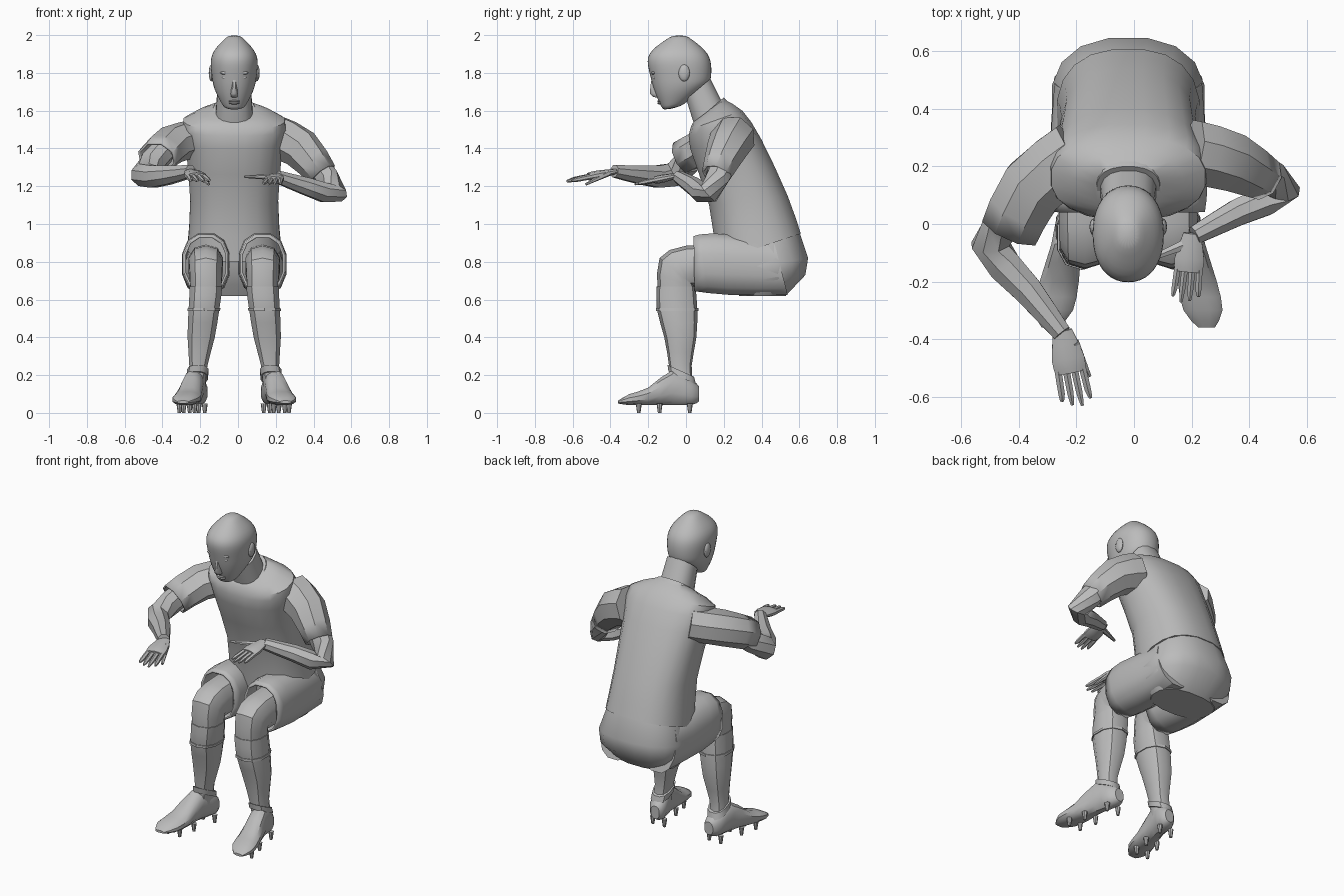
import bpy
import bmesh
from math import cos, sin, pi, radians, copysign
from mathutils import Vector, Matrix

cube = bpy.data.objects.get("Cube")
if cube:
    bpy.data.objects.remove(cube, do_unlink=True)

grey = bpy.data.materials.new("plain grey")
grey.use_nodes = True
grey.diffuse_color = (0.5, 0.5, 0.5, 1)
for node in grey.node_tree.nodes:
    if node.type == 'BSDF_PRINCIPLED':
        node.inputs["Base Color"].default_value = grey.diffuse_color

UP = Vector((0, 0, 1))
MIDDLE = -0.02  # centre line of the figure
SIDES = {"right": -1, "left": 1}


def finish(name, bm, crease=35):
    """Turn a bmesh into a smooth shaded object that keeps its creases."""
    bmesh.ops.recalc_face_normals(bm, faces=bm.faces)
    for face in bm.faces:
        face.smooth = True
    for edge in bm.edges:
        edge.smooth = edge.calc_face_angle(0) < radians(crease)
    mesh = bpy.data.meshes.new(name)
    bm.to_mesh(mesh)
    bm.free()
    mesh.materials.append(grey)
    obj = bpy.data.objects.new(name, mesh)
    bpy.context.collection.objects.link(obj)
    return obj


def blended(keys, steps):
    """Pass a smooth curve through the keys, adding points in between."""
    keys = [Vector(key) for key in keys]
    result = []
    for i in range(len(keys) - 1):
        start, end = keys[i], keys[i + 1]
        leave = (end - keys[max(i - 1, 0)]) / 2
        arrive = (keys[min(i + 2, len(keys) - 1)] - start) / 2
        for step in range(steps):
            t = step / steps
            ease = t * t * (3 - 2 * t)
            result.append(start + (end - start) * ease
                          + leave * t * (1 - t) ** 2 - arrive * t * t * (1 - t))
    return result + [keys[-1]]


def oval(centre, across, up, sides, power):
    """Rounded cross-section spanned by two half axes."""
    def bend(value):
        return copysign(abs(value) ** (2 / power), value)
    turns = [2 * pi * (i + 0.5) / sides for i in range(sides)]
    return [centre + across * bend(cos(t)) + up * bend(sin(t)) for t in turns]


def skin(name, loops, open_end, crease):
    """Bridge point loops into a surface; an open end gets cloth thickness."""
    bm = bmesh.new()
    rows = [[bm.verts.new(point) for point in loop] for loop in loops]
    for low, high in zip(rows, rows[1:]):
        for i in range(len(low)):
            bm.faces.new((low[i - 1], low[i], high[i], high[i - 1]))
    bm.faces.new(rows[0])
    if not open_end:
        bm.faces.new(rows[-1])
    obj = finish(name, bm, crease)
    if open_end:
        cloth = obj.modifiers.new("cloth", 'SOLIDIFY')
        cloth.thickness = 0.012
        cloth.offset = -1
    return obj


def ring(front, back, half):
    """Section given by its front and back points (y, z) and half width."""
    return (*front, *back, half)


def loft(name, rings, sides=12, power=2.4, steps=2, centre=lambda y, z: MIDDLE,
         open_end=False, crease=35):
    loops = []
    for front_y, front_z, back_y, back_z, half in blended(rings, steps):
        x = centre((front_y + back_y) / 2, (front_z + back_z) / 2)
        front, back = Vector((x, front_y, front_z)), Vector((x, back_y, back_z))
        loops.append(oval((front + back) / 2, Vector((half, 0, 0)),
                          (back - front) / 2, sides, power))
    return skin(name, loops, open_end, crease)


def tube(name, path, flat=1.0, sides=8, steps=2, open_end=False):
    """Sweep along points (x, y, z, radius); flat scales the height."""
    keys = blended(path, steps)
    points = [key.xyz for key in keys]
    loops = []
    for i, key in enumerate(keys):
        ahead = points[min(i + 1, len(keys) - 1)] - points[max(i - 1, 0)]
        across = ahead.cross(UP).normalized()
        up = across.cross(ahead).normalized()
        loops.append(oval(points[i], across * key.w, up * key.w * flat, sides, 2))
    return skin(name, loops, open_end, 35)


def ball(name, centre, size):
    bm = bmesh.new()
    bmesh.ops.create_uvsphere(
        bm, u_segments=12, v_segments=8, radius=1,
        matrix=Matrix.Translation(centre) @ Matrix.Diagonal((*size, 1)))
    finish(name, bm)


# Shirt, collar and neck
loft("shirt", [
    ring(front=(.16, .8), back=(.61, .95), half=.25),
    ring(front=(.12, 1.1), back=(.54, 1.15), half=.235),
    ring(front=(.02, 1.4), back=(.4, 1.45), half=.26),
    ring(front=(.02, 1.5), back=(.3, 1.6), half=.27),
    ring(front=(.04, 1.54), back=(.2, 1.66), half=.12)], sides=20)
loft("collar", [
    ring(front=(.03, 1.51), back=(.22, 1.65), half=.13),
    ring(front=(.05, 1.54), back=(.2, 1.67), half=.11)], sides=20)
loft("neck", [
    ring(front=(.05, 1.5), back=(.2, 1.63), half=.1),
    ring(front=(0, 1.66), back=(.13, 1.77), half=.09)], sides=16)

# Head with a simple face
head = loft("head", [
    ring(front=(-.07, 2), back=(0, 2), half=.03),
    ring(front=(-.2, 1.9), back=(.12, 1.9), half=.12),
    ring(front=(-.19, 1.78), back=(.135, 1.78), half=.12),
    ring(front=(-.16, 1.68), back=(.1, 1.72), half=.1),
    ring(front=(-.12, 1.6), back=(-.03, 1.62), half=.05)],
    sides=20, power=2.2, steps=3, crease=60)
head.modifiers.new("rounding", 'SUBSURF').levels = 1
loft("nose", [
    ring(front=(-.18, 1.79), back=(-.1, 1.79), half=.01),
    ring(front=(-.195, 1.69), back=(-.1, 1.69), half=.02),
    ring(front=(-.16, 1.67), back=(-.1, 1.67), half=.015)], sides=8, crease=60)
for lip, height in (("upper_lip", 1.65), ("lower_lip", 1.64)):
    ball(lip, (MIDDLE, -.14, height), (.03, .012, .007))
for side, sign in SIDES.items():
    ball(side + "_eyelid", (MIDDLE + sign * .045, -.165, 1.775), (.02, .01, .01))
    ball(side + "_brow", (MIDDLE + sign * .045, -.17, 1.8), (.03, .014, .01))
    ball(side + "_ear", (MIDDLE + sign * .12, -.01, 1.8), (.015, .03, .045))

# Sleeves and bare arms, posed differently on each side
tube("right_sleeve", [(-.2, .25, 1.46, .12), (-.35, .13, 1.42, .12),
                      (-.43, -.02, 1.35, .11)], flat=.85, open_end=True)
tube("left_sleeve", [(.2, .25, 1.46, .12), (.33, .22, 1.4, .11),
                     (.45, .16, 1.26, .08)], open_end=True)
tube("right_arm", [(-.4, .05, 1.38, .07), (-.5, -.07, 1.26, .07),
                   (-.37, -.23, 1.26, .055), (-.25, -.38, 1.28, .035)])
tube("left_arm", [(.4, .2, 1.33, .07), (.52, .12, 1.16, .06),
                  (.36, .04, 1.2, .05), (.21, -.04, 1.25, .035)])


def hand(side, wrist, ahead, thumb_tip, size):
    """Flat palm with four fingers and a thumb."""
    wrist, ahead = Vector(wrist), Vector(ahead).normalized()
    inward = ahead.cross(UP).normalized() * SIDES[side]

    def at(along, sideways, radius):
        return (*(wrist + (ahead * along + inward * sideways) * size), radius * size)

    tube(side + "_palm", [at(-.02, 0, .035), at(.08, 0, .06), at(.13, 0, .055)],
         flat=.4, sides=10)
    for i, finger in enumerate(("index", "middle", "ring", "little")):
        row = (1.5 - i) * .028
        reach = .26 - .02 * abs(i - 1.3)
        tube(f"{side}_{finger}_finger", [
            at(.1, row, .014), at(.2, row * 1.1, .013), at(reach, row * 1.2, .006)],
            sides=6)
    tube(side + "_thumb", [at(.03, .03, .022), (*thumb_tip, .008)], flat=.8, sides=6)


hand("right", wrist=(-.245, -.39, 1.275), ahead=(.2, -1, -.2),
     thumb_tip=(-.155, -.53, 1.21), size=1)
hand("left", wrist=(.2, -.05, 1.255), ahead=(-.1, -1, -.2),
     thumb_tip=(.035, -.13, 1.25), size=.9)

# Seat of the shorts
loft("shorts_seat", [
    ring(front=(.18, .82), back=(.6, .97), half=.235),
    ring(front=(.2, .75), back=(.65, .82), half=.27),
    ring(front=(.24, .68), back=(.635, .73), half=.26),
    ring(front=(.28, .62), back=(.53, .62), half=.2)], sides=16, steps=1)

# Legs, socks and boots, mirrored about the middle
for side, sign in SIDES.items():
    def leg_line(y, z):
        return MIDDLE + sign * (.15 + max(0, .65 - z) * .1)

    def foot_line(y, z):
        return MIDDLE + sign * (.2 - y * .2)

    loft(side + "_shorts_leg", [
        ring(front=(.46, .93), back=(.54, .62), half=.11),
        ring(front=(.14, .955), back=(.23, .62), half=.13),
        ring(front=(.04, .94), back=(.045, .64), half=.12)],
        centre=leg_line, open_end=True)
    loft(side + "_knee", [
        ring(front=(.28, .89), back=(.28, .67), half=.095),
        ring(front=(0, .885), back=(.05, .67), half=.095),
        ring(front=(-.14, .82), back=(.045, .67), half=.09),
        ring(front=(-.15, .66), back=(.05, .65), half=.085)],
        sides=10, centre=leg_line)
    loft(side + "_sock", [
        ring(front=(front, z), back=(back, z), half=half)
        for z, front, back, half in (
            (.67, -.155, .05, .09), (.55, -.155, .06, .085), (.4, -.115, .055, .075),
            (.25, -.09, .03, .05), (.14, -.08, .04, .05))],
        sides=10, centre=leg_line)
    loft(side + "_sock_band", [
        ring(front=(-.16, z), back=(.065, z), half=.09) for z in (.555, .54)],
        sides=10, steps=1, centre=leg_line)
    loft(side + "_boot", [
        ring(front=(y, top), back=(y, bottom), half=half)
        for y, top, bottom, half in (
            (.07, .14, .06, .03), (.03, .18, .04, .055), (-.07, .23, .04, .055),
            (-.2, .135, .04, .07), (-.3, .1, .04, .07), (-.36, .065, .05, .03))],
        centre=foot_line)
    loft(side + "_boot_cuff", [
        ring(front=(-.095, .22), back=(.055, .15), half=.058),
        ring(front=(-.1, .255), back=(.045, .19), half=.058)], centre=leg_line)
    # Studs in pairs under the heel and the ball of the foot
    for place, y in (("heel", .02), ("middle", -.14), ("front", -.25)):
        for edge, offset in (("inner", -.04), ("outer", .04)):
            bm = bmesh.new()
            spot = (foot_line(y, 0) + sign * offset, y, .025)
            bmesh.ops.create_cone(bm, cap_ends=True, segments=8, radius1=.009,
                                  radius2=.016, depth=.05,
                                  matrix=Matrix.Translation(spot))
            finish(f"{side}_{place}_{edge}_stud", bm)
